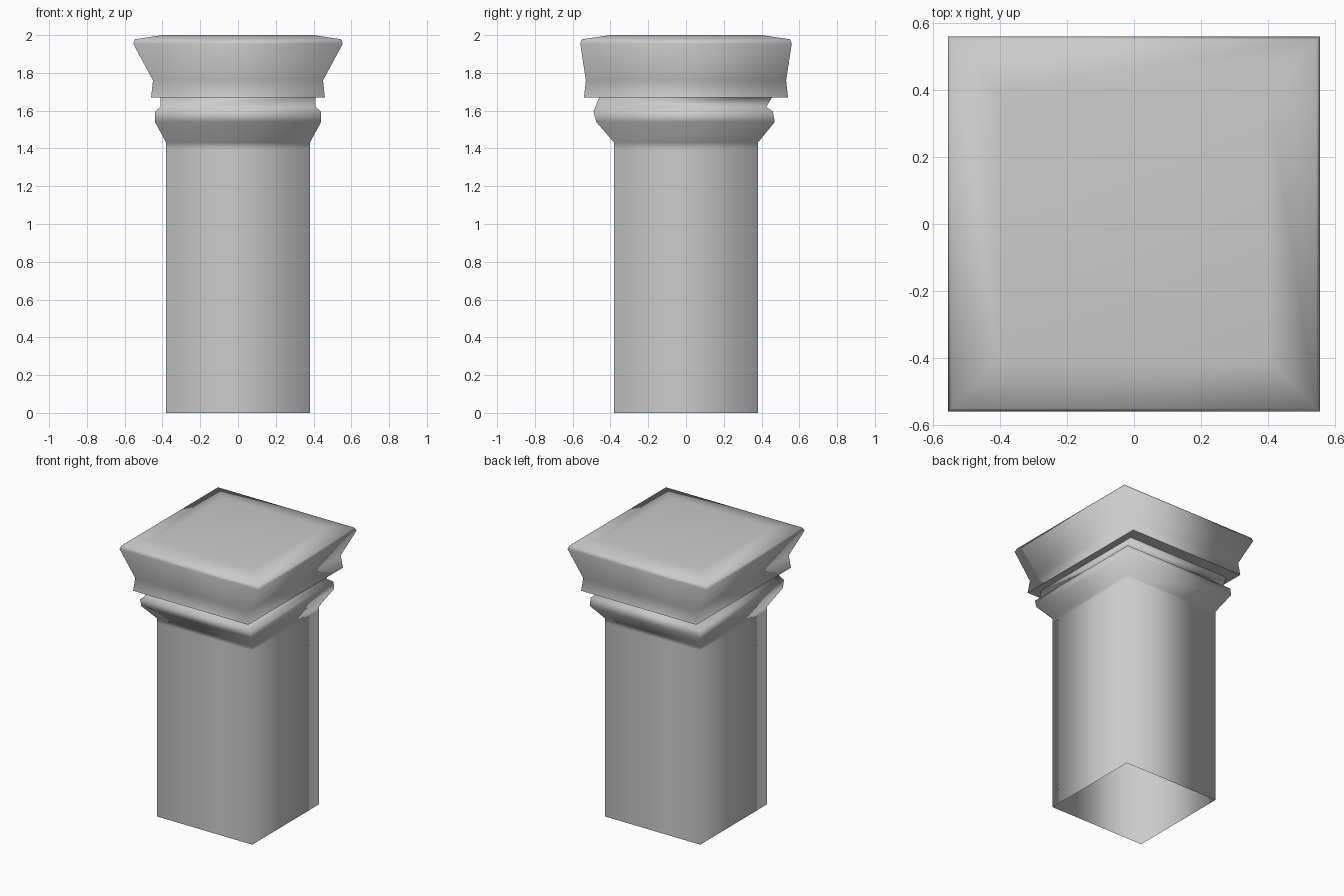
import bpy
import bmesh

if "Cube" in bpy.data.objects:
    bpy.data.objects.remove(bpy.data.objects["Cube"], do_unlink=True)

stone = bpy.data.materials.new("grey_stone")
stone.use_nodes = True
grey = (0.6, 0.6, 0.6, 1)
stone.diffuse_color = grey
bsdf = next(n for n in stone.node_tree.nodes if n.type == "BSDF_PRINCIPLED")
bsdf.inputs["Base Color"].default_value = grey
bsdf.inputs["Roughness"].default_value = 0.8


def square_loft(name, rings, close_top=False, smooth=True):
    """Loft rectangular rings given as (z, half width, front depth, back depth)."""
    bm = bmesh.new()
    loops = []
    for z, hx, front, back in rings:
        corners = [(-hx, -front), (hx, -front), (hx, back), (-hx, back)]
        loops.append([bm.verts.new((x, y, z)) for x, y in corners])
    for low, high in zip(loops, loops[1:]):
        for i in range(4):
            j = (i + 1) % 4
            bm.faces.new((low[i], low[j], high[j], high[i]))
    if close_top:
        bm.faces.new(loops[-1])
    for face in bm.faces:
        face.smooth = smooth
    mesh = bpy.data.meshes.new(name)
    bm.to_mesh(mesh)
    bm.free()
    mesh.materials.append(stone)
    obj = bpy.data.objects.new(name, mesh)
    bpy.context.collection.objects.link(obj)
    return obj


# Open-bottomed shaft flowing into the neck moulding
square_loft("shaft_and_neck", [
    (0, 0.38, 0.38, 0.38),
    (1.40, 0.38, 0.38, 0.38),
    (1.43, 0.38, 0.38, 0.38),
    (1.54, 0.44, 0.475, 0.47),
    (1.595, 0.44, 0.49, 0.46),
    (1.62, 0.41, 0.48, 0.425),
    (1.67, 0.41, 0.46, 0.455),
])

# Flat underside of the cap around the neck
square_loft("cap_underside", [
    (1.67, 0.40, 0.44, 0.42),
    (1.67, 0.46, 0.54, 0.54),
], smooth=False).data.flip_normals()

# Flared cap with a shallow sloping top
square_loft("cap", [
    (1.67, 0.46, 0.54, 0.54),
    (1.76, 0.45, 0.53, 0.53),
    (1.955, 0.555, 0.56, 0.56),
    (1.978, 0.545, 0.55, 0.55),
    (2.0, 0.40, 0.40, 0.40),
], close_top=True)
